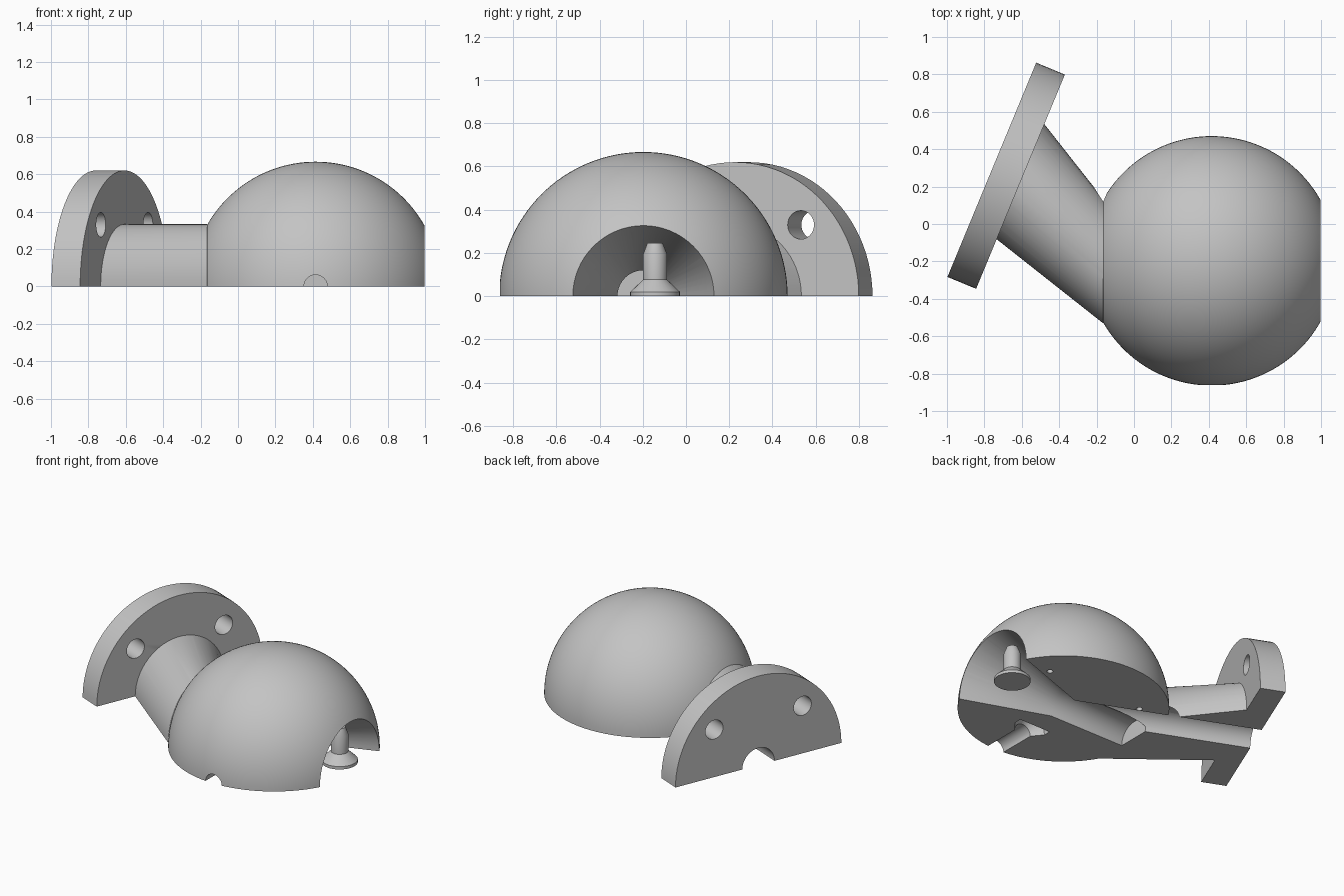
import bpy, bmesh, math
from mathutils import Vector

cube = bpy.data.objects.get("Cube")
if cube:
    bpy.data.objects.remove(cube, do_unlink=True)

grey = bpy.data.materials.new("light_grey")
grey.use_nodes = True
GREY = (0.55, 0.55, 0.55, 1)
grey.diffuse_color = GREY
grey.node_tree.nodes["Principled BSDF"].inputs["Base Color"].default_value = GREY

UP = Vector((0, 0, 1))
X = Vector((1, 0, 0))
Y = Vector((0, 1, 0))


def make_object(name, bm):
    bmesh.ops.recalc_face_normals(bm, faces=bm.faces)
    mesh = bpy.data.meshes.new(name)
    bm.to_mesh(mesh)
    bm.free()
    mesh.materials.append(grey)
    obj = bpy.data.objects.new(name, mesh)
    bpy.context.collection.objects.link(obj)
    return obj


def loft(name, rings, sides=64):
    """Capped skin through circles given as (centre, axis, radius)."""
    bm = bmesh.new()
    loops = []
    for centre, axis, radius in rings:
        u = UP.cross(axis).normalized() if abs(axis.z) < 0.9 else X
        v = axis.cross(u)
        loops.append([bm.verts.new(centre + radius * (u * math.cos(t) + v * math.sin(t)))
                      for t in (math.tau * i / sides for i in range(sides))])
    for a, b in zip(loops, loops[1:]):
        for i in range(sides):
            j = (i + 1) % sides
            bm.faces.new((a[i], a[j], b[j], b[i]))
    bm.faces.new(loops[0])
    bm.faces.new(loops[-1])
    return make_object(name, bm)


def turned(name, origin, axis, profile, sides=64):
    """Turned shape from (distance along axis, radius) pairs."""
    return loft(name, [(origin + axis * d, axis, r) for d, r in profile], sides)


def boolean(target, tool, operation):
    mod = target.modifiers.new("bool", 'BOOLEAN')
    mod.operation, mod.solver, mod.object = operation, 'EXACT', tool
    bpy.context.view_layer.update()
    graph = bpy.context.evaluated_depsgraph_get()
    mesh = bpy.data.meshes.new_from_object(target.evaluated_get(graph))
    target.modifiers.clear()
    target.data = mesh
    bpy.data.objects.remove(tool, do_unlink=True)


def smooth(obj):
    bpy.ops.object.select_all(action='DESELECT')
    obj.select_set(True)
    bpy.context.view_layer.objects.active = obj
    bpy.ops.object.shade_smooth_by_angle(angle=math.radians(30))


# Key dimensions
centre = Vector((0.415, -0.197, 0))
R, CUT = 0.667, 0.583
BORE, NECK = 0.12, 0.333
tilt = math.radians(157.5)
axis = Vector((math.cos(tilt), math.sin(tilt), 0))
side = UP.cross(axis)
FACE, BACK = 1.106, 1.272

# Round body, sliced flat at both ends
limit = math.asin(CUT / R)
angles = [-limit + 2 * limit * i / 48 for i in range(49)]
body = turned("valve_body", centre, X,
              [(R * math.sin(a), R * math.cos(a)) for a in angles], 128)

# Skewed neck joining the sliced side to the flange
neck = loft("neck", [(centre - X * 0.5, X, 0.3), (centre - X * 0.581, X, NECK),
                     (centre + axis * FACE, -axis, NECK),
                     (centre + axis * (FACE + 0.06), -axis, 0.3)])
boolean(body, neck, 'UNION')

# Mounting flange
flange = turned("flange", centre, axis, [(FACE, 0.62), (BACK, 0.62)], 96)
boolean(body, flange, 'UNION')

# Keep the upper half only
bm = bmesh.new()
bmesh.ops.create_cube(bm, size=4)
bmesh.ops.translate(bm, verts=bm.verts, vec=(0, 0, -2))
boolean(body, make_object("lower_half", bm), 'DIFFERENCE')

# Conical mouth with blind passage, then the passage through the flange
cutters = [
    turned("mouth", centre, X, [(-0.58, BORE), (0, BORE), (0.605, 0.335)]),
    turned("flange_bore", centre, axis, [(0, BORE), (BACK + 0.1, BORE)]),
    # Plug seat opening at the front
    turned("plug_seat", centre, -Y, [(0.28, 0.12), (0.33, 0.12), (0.4, 0.0625), (0.75, 0.0625)], 32),
]
# Bolt holes in the flange
for s in (-1, 1):
    hole = centre + axis * (FACE - 0.05) + side * (0.33 * s) + UP * 0.33
    cutters.append(turned("bolt_hole", hole, axis, [(0, 0.066), (0.3, 0.066)], 32))
    # Small dowel holes in the flat underside
    dowel = centre + Vector((0.368 * s, 0.305, -0.05))
    cutters.append(turned("dowel_hole", dowel, UP, [(0, 0.02), (0.11, 0.02)], 16))
for tool in cutters:
    boolean(body, tool, 'DIFFERENCE')
smooth(body)

# Loose plug standing inside the mouth
plug = turned("plug", Vector((0.882, -0.143, 0)), UP,
              [(0, 0.115), (0.02, 0.115), (0.077, 0.055), (0.195, 0.055), (0.245, 0.036)], 32)
smooth(plug)
